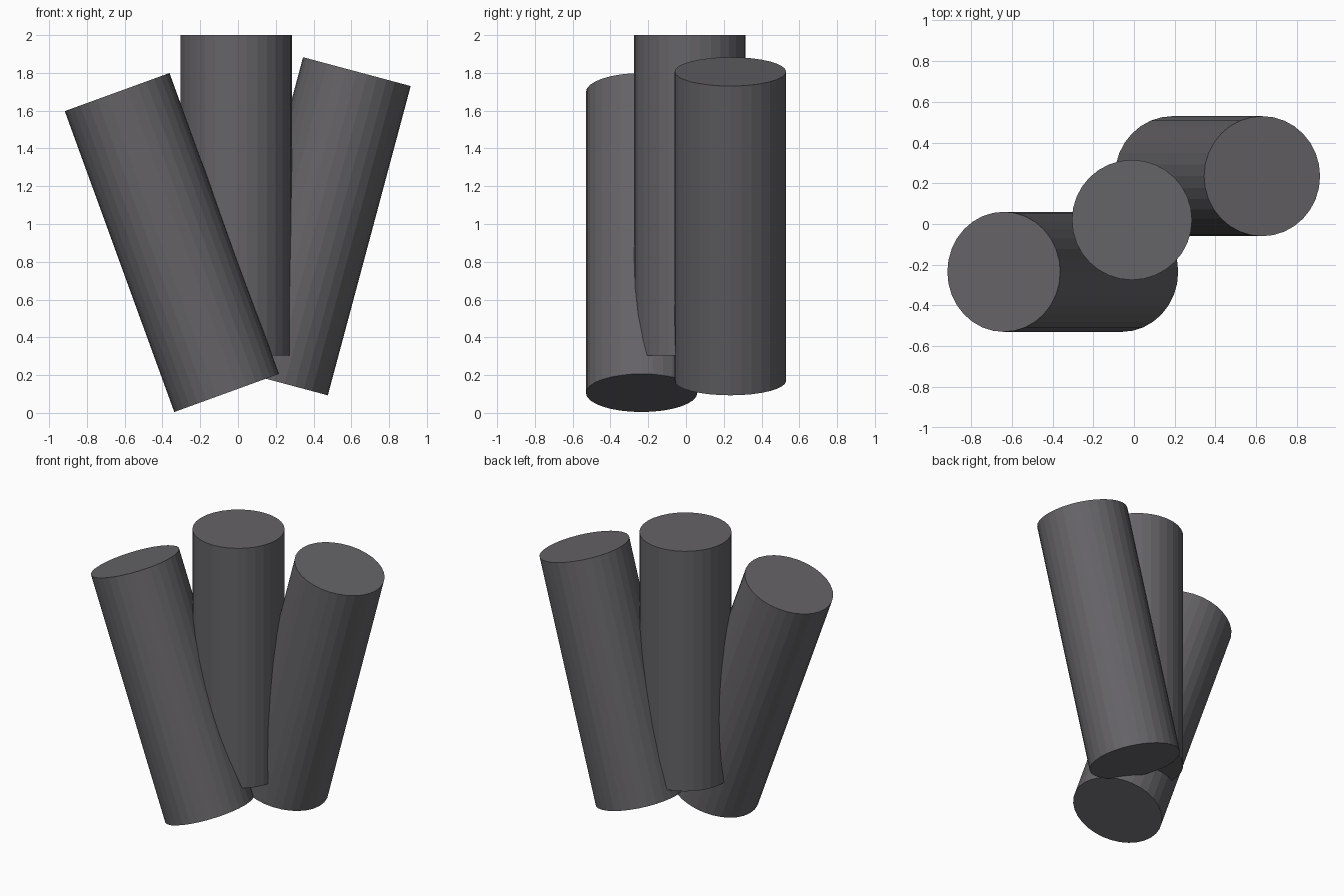
import bpy
import math

if "Cube" in bpy.data.objects:
    bpy.data.objects.remove(bpy.data.objects["Cube"])

RADIUS, LENGTH, SIDES = 0.295, 1.695, 32

grey = bpy.data.materials.new("dark warm grey")
grey.diffuse_color = (0.13, 0.125, 0.135, 1)
grey.use_nodes = True
grey.node_tree.nodes["Principled BSDF"].inputs["Base Color"].default_value = grey.diffuse_color


def stick(name, centre, tilt):
    """Plain capped cylinder leaning sideways by tilt degrees."""
    bpy.ops.mesh.primitive_cylinder_add(
        vertices=SIDES, radius=RADIUS, depth=LENGTH,
        location=centre, rotation=(0, math.radians(tilt), 0))
    obj = bpy.context.object
    obj.name = name
    obj.data.materials.append(grey)


# Three overlapping sticks fanned out from the base
stick("left_front_stick", (-0.35, -0.235, 0.902), -20)
stick("middle_stick", (-0.01, 0.02, 1.1525), 0)
stick("right_back_stick", (0.41, 0.235, 0.988), 15)
